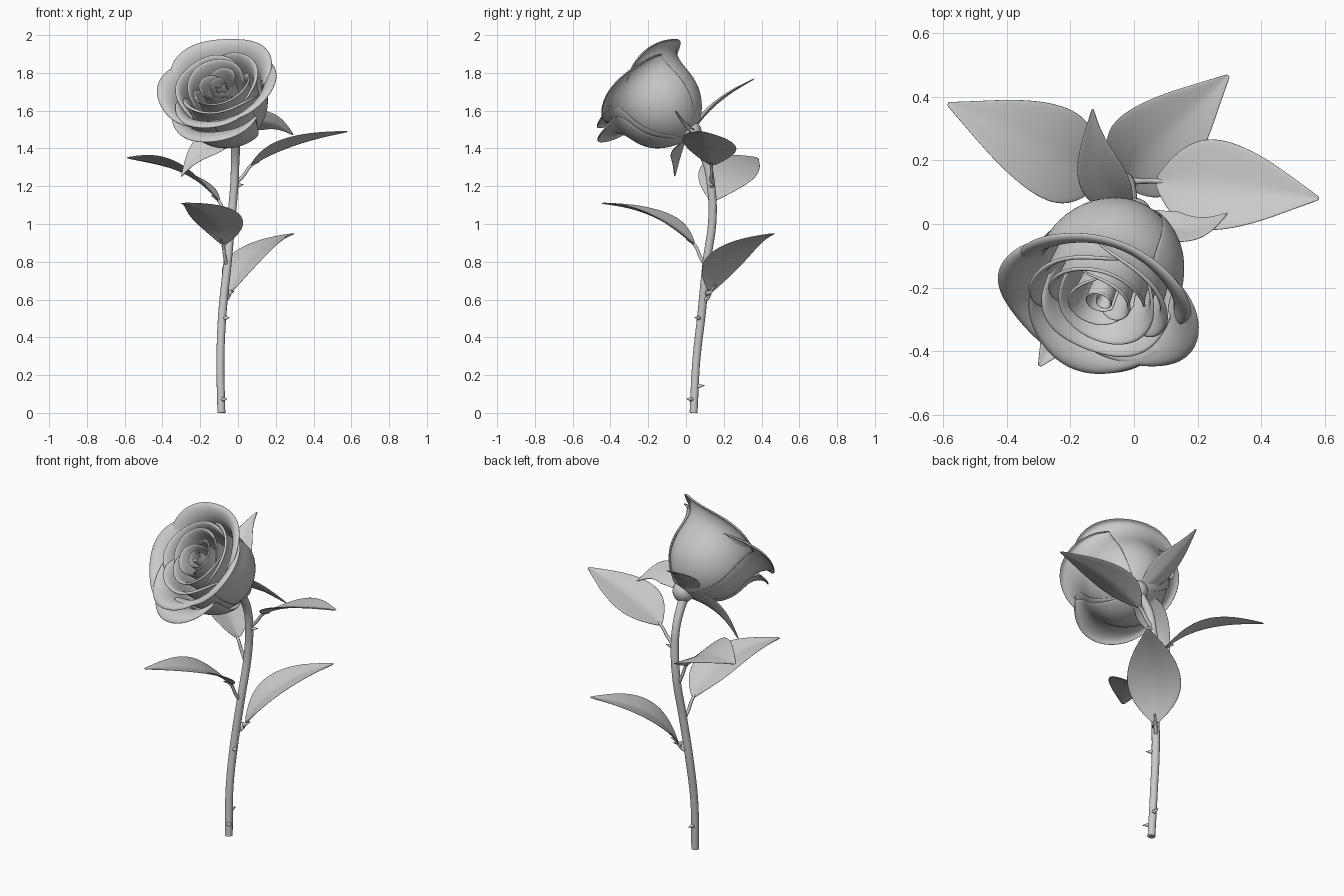
import bpy, math, random
from mathutils import Vector as V

if "Cube" in bpy.data.objects:
    bpy.data.objects.remove(bpy.data.objects["Cube"])

random.seed(4)


def grid_object(name, rows, thickness, levels=2):
    """Smooth thin sheet from a grid of points."""
    nc = len(rows[0])
    verts = [p for r in rows for p in r]
    faces = [(i * nc + j, i * nc + j + 1, (i + 1) * nc + j + 1, (i + 1) * nc + j)
             for i in range(len(rows) - 1) for j in range(nc - 1)]
    me = bpy.data.meshes.new(name)
    me.from_pydata([tuple(p) for p in verts], [], faces)
    me.polygons.foreach_set("use_smooth", [True] * len(faces))
    ob = bpy.data.objects.new(name, me)
    bpy.context.collection.objects.link(ob)
    so = ob.modifiers.new("thickness", 'SOLIDIFY')
    so.thickness, so.offset = thickness, 0
    su = ob.modifiers.new("smooth", 'SUBSURF')
    su.levels = su.render_levels = levels
    return ob


def tube(name, pts, radius, radii=None):
    """Round tube along a smooth path."""
    cu = bpy.data.curves.new(name, 'CURVE')
    cu.dimensions = '3D'
    cu.bevel_depth, cu.bevel_resolution, cu.resolution_u = radius, 6, 8
    cu.use_fill_caps = True
    sp = cu.splines.new('BEZIER')
    sp.bezier_points.add(len(pts) - 1)
    for i, (bp, p) in enumerate(zip(sp.bezier_points, pts)):
        bp.co = p
        bp.handle_left_type = bp.handle_right_type = 'AUTO'
        bp.radius = radii[i] if radii else 1
    ob = bpy.data.objects.new(name, cu)
    bpy.context.collection.objects.link(ob)
    return ob


# Stem
tube("stem", [(-.088, .04, 0), (-.093, .055, .28), (-.083, .082, .52), (-.055, .11, .8),
              (-.035, .14, 1.03), (-.02, .133, 1.2), (-.015, .11, 1.32), (-.012, .06, 1.42),
              (-.01, .02, 1.48)], .022, [.95, .95, 1, 1, 1, 1, 1, 1.1, 1.5])

# Thorns
for i, (p, d) in enumerate([((-.083, .08, .50), (.75, -.65, .1)), ((-.090, .048, .14), (.1, 1, .1)),
                            ((-.089, .043, .07), (.6, -.8, .1)), ((-.02, .133, 1.2), (1, .2, .2)),
                            ((-.055, .11, .63), (.7, .7, .3))]):
    d = V(d).normalized()
    bpy.ops.mesh.primitive_cone_add(vertices=12, radius1=.016, radius2=.002, depth=.045,
                                    location=V(p) + d * .028,
                                    rotation=d.to_track_quat('Z', 'Y').to_euler())
    bpy.context.object.name = f"thorn_{i + 1}"
    bpy.ops.object.shade_smooth()

LEAF = [.10, .58, .9, 1.03, 1, .86, .64, .34, .03]
SEPAL = [.45, .75, .98, 1.03, .95, .76, .5, .24, .03]


def blade(name, start, mid, tip, side, half, shape, fold=.18):
    """Pointed leaf following a curved midrib through mid."""
    a, m, b, side = V(start), V(mid), V(tip), V(side)
    c = 2 * m - (a + b) / 2
    rows = []
    for i, w in enumerate(shape):
        t = i / (len(shape) - 1)
        p = (1 - t) ** 2 * a + 2 * t * (1 - t) * c + t * t * b
        tan = ((1 - t) * (c - a) + t * (b - c)).normalized()
        s = (side - tan * side.dot(tan)).normalized()
        n = s.cross(tan)
        if n.z < 0:
            n = -n
        rows.append([p + s * u * w * half + n * w * half * fold * abs(u)
                     for u in (-1, -.66, -.33, 0, .33, .66, 1)])
    return grid_object(name, rows, .007)


# Leaves with stalks: attach, blade start, mid, tip, side direction, half width
for i, (att, st, mid, tip, side, hw) in enumerate([
        ((-.065, .105, .60), (-.04, .13, .64), (.085, .26, .835), (.30, .47, .95), (.6, -.7, .0), .145),
        ((-.02, .135, 1.21), (.07, .135, 1.31), (.29, .115, 1.415), (.585, .08, 1.49), (.1, 1, -.15), .145),
        ((-.04, .135, .99), (-.10, .14, 1.12), (-.30, .24, 1.275), (-.59, .38, 1.35), (.5, .75, -.33), .15),
        ((-.058, .11, .77), (-.08, .045, .89), (-.14, -.17, 1.04), (-.30, -.45, 1.11), (.92, -.35, 0), .145)]):
    blade(f"leaf_{i + 1}", st, mid, tip, side, hw, LEAF)
    a, s, m = V(att), V(st), V(mid)
    tube(f"leaf_stalk_{i + 1}", [a, a.lerp(s, .5) + V((0, 0, -.008)), s, s.lerp(m, .2)],
         .009, [1.3, 1, .9, .4])

# Flower frame: axis leans to the front, e1 right, e2 up and back
BASE = V((0, .027, 1.483))
AX = V((-.27, -.70, .66)).normalized()
E1 = (V((1, 0, 0)) - AX * AX.x).normalized()
E2 = AX.cross(E1)
if E2.z < 0:
    E2 = -E2

# Flower base and sepals
bpy.ops.mesh.primitive_uv_sphere_add(segments=20, ring_count=12, radius=.06,
                                     location=BASE + AX * .005)
bpy.context.object.name = "flower_base"
bpy.ops.object.shade_smooth()
for i, (st, mid, tip, side, hw) in enumerate([
        ((.03, .03, 1.51), (.16, -.02, 1.54), (.295, .035, 1.47), (-.1, -.65, .7), .07),
        ((-.02, .0, 1.45), (-.18, -.03, 1.40), (-.30, -.06, 1.25), (-.45, .5, .6), .08),
        ((-.03, .05, 1.51), (-.11, .18, 1.65), (-.13, .365, 1.77), (1, .1, 0), .078)]):
    blade(f"sepal_{i + 1}", st, mid, tip, side, hw, SEPAL)

# Petal profile: height fraction, radius fraction, share of the lip flare
PROFILE = [(0, .08, 0), (.03, .30, 0), (.14, .60, 0), (.32, .87, 0), (.54, .99, 0),
           (.74, 1, .04), (.88, 1, .28), (.97, 1.02, .66), (1.0, 1.03, 1.0), (.975, 1.03, 1.22)]


def petal(name, angle, half, R, H, lip, spiral, droop=.12, wave=.008):
    n = max(10, int(half / 7))
    ph = random.uniform(0, 6)
    rows = []
    for h, r, l in PROFILE:
        row = []
        for j in range(n + 1):
            u = 2 * j / n - 1
            th = math.radians(angle + half * u)
            k = 1 - .6 * abs(u) ** 3
            rad = R * r * (1 + spiral * u) + lip * l * k
            rad += wave * l * math.sin(4 * u + ph)
            z = H * h * (1 - droop * abs(u) ** 4 * h) + wave * h * h * math.sin(5 * u + ph)
            row.append(BASE + AX * z + (E1 * math.cos(th) + E2 * math.sin(th)) * rad)
        rows.append(row)
    return grid_object(name, rows, .009)


# Heart of the bloom, then rings: count, first angle, half angle, radius, height, lip, spiral
petal("petal_heart", 60, 250, .034, .395, .003, .55, .06, .002)
for ring, (count, a0, half, R, H, lip, spiral) in enumerate([
        (2, 20, 128, .084, .405, .012, .18),
        (2, 100, 122, .137, .41, .020, .13),
        (3, 20, 82, .186, .41, .028, .08)]):
    for k in range(count):
        petal(f"petal_{ring + 1}_{k + 1}", a0 + k * 360 / count, half, R, H, lip, spiral, .22, .004)

# Large outer petals with rolled lips: angle, half angle, radius, height, lip, spiral, droop
for k, (ang, half, R, H, lip, sp, dr) in enumerate([
        (75, 85, .226, .415, .078, .04, .08),
        (-25, 75, .224, .40, .072, .04, .08),
        (190, 72, .226, .40, .082, .04, .08),
        (-105, 62, .222, .405, .07, .04, .08),
        (-105, 58, .240, .345, .095, .02, .10)]):
    petal(f"outer_petal_{k + 1}", ang, half, R, H, lip, sp, dr, .012)

# Turn the tubes into smooth meshes
bpy.ops.object.select_all(action='DESELECT')
for ob in bpy.data.objects:
    if ob.type == 'CURVE':
        ob.select_set(True)
        bpy.context.view_layer.objects.active = ob
bpy.ops.object.convert(target='MESH')
bpy.ops.object.shade_smooth_by_angle(angle=math.radians(50))
